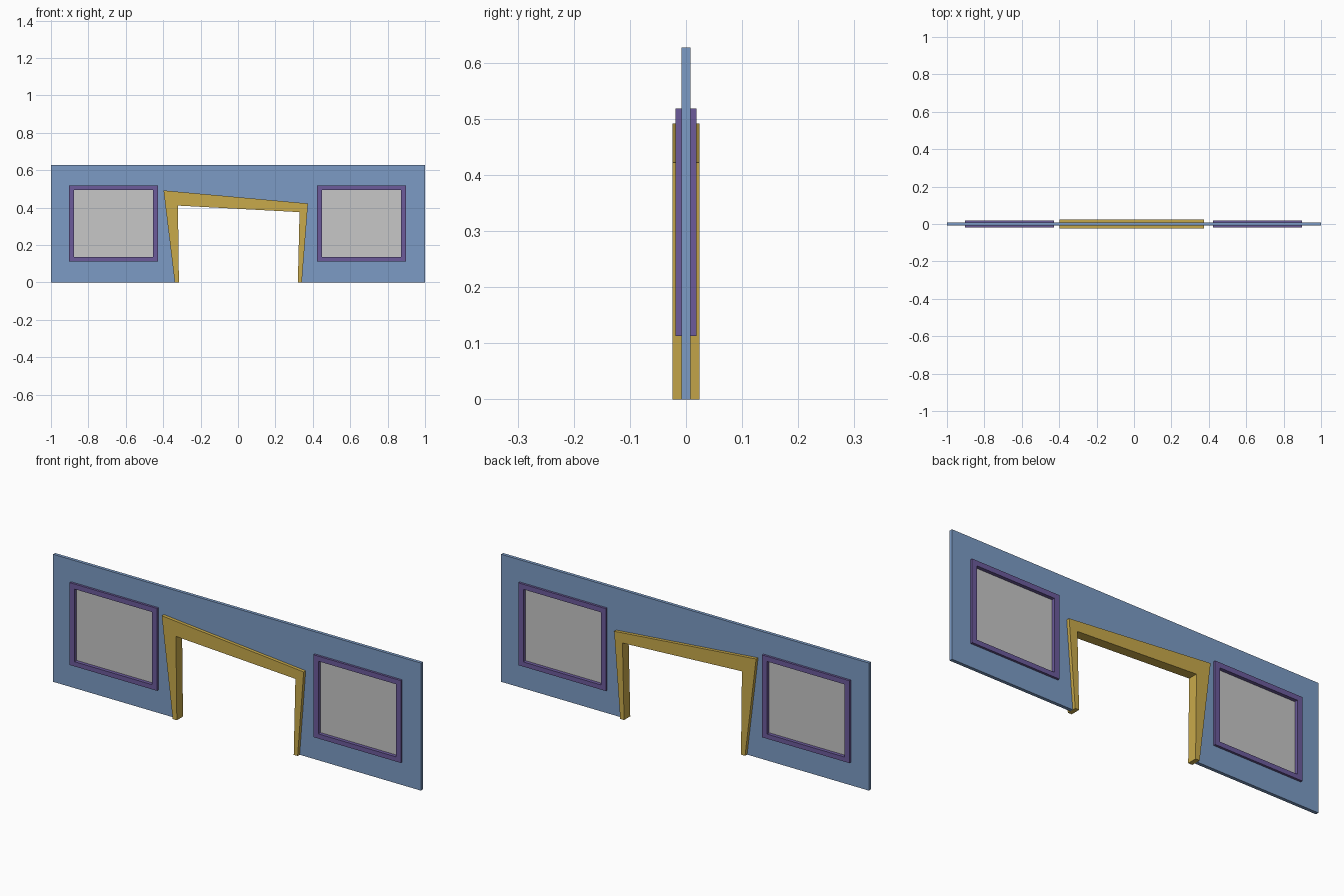
import bpy, bmesh, math
from mathutils import Matrix

if "Cube" in bpy.data.objects:
    bpy.data.objects.remove(bpy.data.objects["Cube"])


def material(name, rgb):
    m = bpy.data.materials.new(name)
    m.diffuse_color = (*rgb, 1.0)
    m.use_nodes = True
    m.node_tree.nodes["Principled BSDF"].inputs["Base Color"].default_value = m.diffuse_color
    return m


BLUE = material("wall blue", (0.20, 0.33, 0.56))
GOLD = material("trim gold", (0.58, 0.40, 0.07))
PURPLE = material("frame purple", (0.15, 0.105, 0.33))
GREY = material("pane grey", (0.57, 0.57, 0.57))


def plate(name, loops, half_depth, mat):
    """Flat outline in x/z with optional holes, thickened along y."""
    curve = bpy.data.curves.new(name, 'CURVE')
    curve.dimensions = '2D'
    curve.fill_mode = 'BOTH'
    curve.extrude = half_depth
    for loop in loops:
        s = curve.splines.new('POLY')
        s.points.add(len(loop) - 1)
        for p, (x, z) in zip(s.points, loop):
            p.co = (x, z, 0, 1)
        s.use_cyclic_u = True
    helper = bpy.data.objects.new(name + "_outline", curve)
    bpy.context.collection.objects.link(helper)
    deps = bpy.context.evaluated_depsgraph_get()
    mesh = bpy.data.meshes.new_from_object(helper.evaluated_get(deps))
    bpy.data.objects.remove(helper)
    # stand the plate upright and clean it
    mesh.transform(Matrix.Rotation(math.pi / 2, 4, 'X'))
    bm = bmesh.new()
    bm.from_mesh(mesh)
    bmesh.ops.remove_doubles(bm, verts=bm.verts, dist=1e-5)
    bmesh.ops.recalc_face_normals(bm, faces=bm.faces)
    for f in bm.faces:
        f.smooth = False
        f.material_index = 0
    bm.to_mesh(mesh)
    bm.free()
    mesh.materials.clear()
    mesh.materials.append(mat)
    ob = bpy.data.objects.new(name, mesh)
    bpy.context.collection.objects.link(ob)
    return ob


def rect(x0, x1, z0, z1):
    return [(x0, z0), (x1, z0), (x1, z1), (x0, z1)]


# Crooked doorway outlines, from bottom left over the top to bottom right
door_outer = [(-0.338, 0), (-0.398, 0.492), (0.374, 0.422), (0.341, 0)]
door_inner = [(-0.316, 0), (-0.321, 0.411), (0.329, 0.376), (0.320, 0)]

win_outer = {"left": rect(-0.903, -0.427, 0.113, 0.518),
             "right": rect(0.423, 0.899, 0.113, 0.518)}
win_inner = {"left": rect(-0.876, -0.454, 0.136, 0.493),
             "right": rect(0.450, 0.872, 0.136, 0.493)}

# Wall with doorway notch and window openings
wall_outline = [(-1, 0)] + door_outer + [(1, 0), (1, 0.627), (-1, 0.627)]
plate("wall", [wall_outline, *win_outer.values()], 0.008, BLUE)

# Door frame
plate("door_frame", [door_outer + door_inner[::-1]], 0.024, GOLD)

# Windows
for side in ("left", "right"):
    plate(side + "_window_frame", [win_outer[side], win_inner[side]], 0.019, PURPLE)
    plate(side + "_window_pane", [win_inner[side]], 0.002, GREY)
